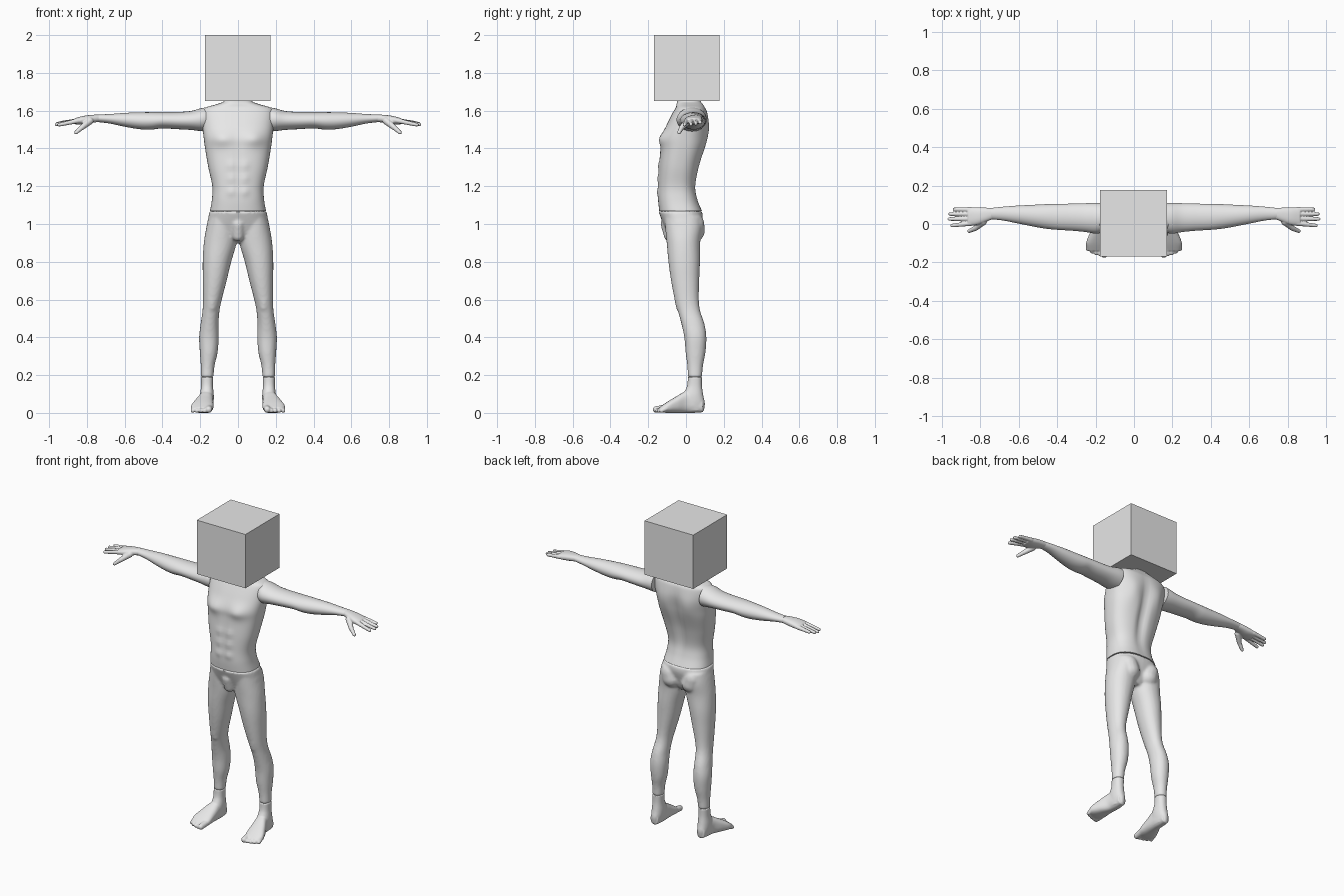
import bpy, bmesh
from math import pi, cos, sin, exp, copysign, radians
from mathutils import Vector

if "Cube" in bpy.data.objects:
    bpy.data.objects.remove(bpy.data.objects["Cube"])

grey = bpy.data.materials.new("light_grey")
grey.use_nodes = True
grey.diffuse_color = (0.8, 0.8, 0.8, 1)
grey.node_tree.nodes["Principled BSDF"].inputs["Base Color"].default_value = (0.8, 0.8, 0.8, 1)

AXES = {"x": lambda t, a, b: (t, a, b),
        "y": lambda t, a, b: (a, t, b),
        "z": lambda t, a, b: (a, b, t)}


def spline(rows, steps):
    """Smooth in-between rows through the given ones."""
    pts = [rows[0]] + rows + [rows[-1]]
    out = []
    for i in range(1, len(pts) - 2):
        for k in range(steps):
            u = k / steps
            out.append([0.5 * (2 * q + (r - p) * u + (2*p - 5*q + 4*r - s) * u*u
                               + (3*q - p - 3*r + s) * u**3)
                        for p, q, r, s in zip(*pts[i - 1:i + 3])])
    return out + [rows[-1]]


def loft(bm, rows, axis="z", power=0.9, steps=5, segs=40, flip=1):
    """Closed tube; each row is position, low/high of the two cross directions."""
    rings = []
    for t, a0, a1, b0, b1 in spline(rows, steps):
        ring = []
        for i in range(segs):
            c, s = cos(2 * pi * i / segs), sin(2 * pi * i / segs)
            c, s = copysign(abs(c) ** power, c), copysign(abs(s) ** power, s)
            co = Vector(AXES[axis](t, (a0 + a1 + (a1 - a0) * c) / 2,
                                   (b0 + b1 + (b1 - b0) * s) / 2))
            co.x *= flip
            ring.append(bm.verts.new(co))
        rings.append(ring)
    for lo, hi in zip(rings, rings[1:]):
        for i in range(segs):
            j = (i + 1) % segs
            bm.faces.new((lo[i], lo[j], hi[j], hi[i]))
    bm.faces.new(rings[0])
    bm.faces.new(rings[-1])


def capsule(bm, a, b, ra, rb):
    """Round-ended rod from a to b."""
    a, b = Vector(a), Vector(b)
    rot = (b - a).to_track_quat("Z", "Y")
    for v in bmesh.ops.create_uvsphere(bm, u_segments=16, v_segments=9, radius=1)["verts"]:
        v.co = b + rot @ v.co * rb if v.co.z > 0 else a + rot @ v.co * ra


def finish(name, bm, voxel=0, mirror=False, smooth=True):
    bmesh.ops.recalc_face_normals(bm, faces=bm.faces)
    mesh = bpy.data.meshes.new(name)
    bm.to_mesh(mesh)
    bm.free()
    mesh.materials.append(grey)
    ob = bpy.data.objects.new(name, mesh)
    bpy.context.collection.objects.link(ob)
    if smooth:
        bpy.ops.object.select_all(action="DESELECT")
        ob.select_set(True)
        bpy.context.view_layer.objects.active = ob
        bpy.ops.object.shade_smooth_by_angle(angle=radians(50))
    if voxel:
        fuse = ob.modifiers.new("fuse", "REMESH")
        fuse.mode = "VOXEL"
        fuse.voxel_size = voxel
        fuse.use_smooth_shade = True
        soft = ob.modifiers.new("soften", "SMOOTH")
        soft.factor, soft.iterations = 0.5, 4
    if mirror:
        ob.modifiers.new("other_side", "MIRROR")
    return ob


# Box head
bm = bmesh.new()
bmesh.ops.create_cube(bm, size=0.348)
bmesh.ops.translate(bm, verts=bm.verts, vec=(-0.002, 0.004, 1.826))
finish("box_head", bm, smooth=False)

# Torso with neck
bm = bmesh.new()
loft(bm, [(1.07, -.148, .148, -.142, .085),
          (1.13, -.138, .138, -.148, .062),
          (1.20, -.136, .136, -.147, .052),
          (1.30, -.157, .157, -.143, .07),
          (1.40, -.174, .174, -.135, .10),
          (1.46, -.182, .182, -.13, .112),
          (1.53, -.19, .19, -.10, .12),
          (1.59, -.19, .19, -.07, .113),
          (1.615, -.175, .175, -.055, .102),
          (1.635, -.11, .11, -.05, .09),
          (1.65, -.075, .075, -.047, .078),
          (1.68, -.068, .068, -.045, .072)], power=0.8, steps=6, segs=72)
# Muscle relief: side, |x|, z, width, height, amount
relief = [(-1, .085, 1.45, .05, .04, .016), (1, .09, 1.48, .045, .07, .010),
          (1, 0, 1.36, .028, .17, -.022), (-1, 0, 1.3, .01, .16, -.004)]
relief += [(-1, .036, z, .022, .022, .007) for z in (1.17, 1.24, 1.31)]
for v in bm.verts:
    side = 1 if v.co.y > 0 else -1
    fade = min(1, abs(v.co.y) / 0.03)
    for s, x, z, w, h, amount in relief:
        if s == side:
            v.co.y += s * fade * amount * exp(-((abs(v.co.x) - x) / w) ** 2
                                              - ((v.co.z - z) / h) ** 2)
finish("torso", bm)

# Hips and legs fused into one surface
bm = bmesh.new()
loft(bm, [(1.068, -.151, .151, -.146, .086),
          (1.03, -.158, .158, -.132, .088),
          (.98, -.163, .163, -.112, .075),
          (.93, -.12, .12, -.09, .06),
          (.90, -.05, .05, -.06, .04)], power=0.85)
for side in (1, -1):
    loft(bm, [(1.04, .015, .155, -.115, .08),
              (.98, .008, .168, -.11, .085),
              (.90, .008, .181, -.102, .075),
              (.80, .036, .187, -.093, .074),
              (.70, .06, .186, -.079, .07),
              (.60, .086, .185, -.06, .068),
              (.54, .098, .188, -.043, .075),
              (.47, .103, .198, -.024, .098),
              (.40, .102, .206, -.009, .108),
              (.32, .108, .202, -.002, .103),
              (.25, .124, .197, .007, .09),
              (.188, .13, .196, .01, .085)], power=0.95, flip=side)
    # Buttock and kneecap
    capsule(bm, (side * .068, .04, .965), (side * .078, .038, 1.0), .061, .06)
    capsule(bm, (side * .138, -.03, .56), (side * .138, -.036, .60), .023, .026)
capsule(bm, (0, -.085, .94), (0, -.10, 1.0), .033, .035)
finish("hips_and_legs", bm, voxel=0.008)

# Arms
bm = bmesh.new()
loft(bm, [(.17, -.045, .11, 1.49, 1.617),
          (.20, -.05, .11, 1.492, 1.612),
          (.25, -.042, .108, 1.498, 1.598),
          (.32, -.035, .106, 1.502, 1.593),
          (.40, -.03, .104, 1.506, 1.592),
          (.46, -.024, .103, 1.50, 1.592),
          (.52, -.014, .10, 1.502, 1.591),
          (.60, .002, .096, 1.515, 1.588),
          (.68, .018, .09, 1.532, 1.582),
          (.745, .025, .083, 1.54, 1.58)], axis="x", power=1)
finish("arms", bm, mirror=True)

# Hands: palm, four fingers, thumb
bm = bmesh.new()
loft(bm, [(.735, .026, .082, 1.541, 1.579),
          (.77, .012, .085, 1.536, 1.578),
          (.82, -.006, .087, 1.528, 1.572),
          (.865, -.008, .086, 1.528, 1.56)], axis="x", power=0.85)
for y0, y1, tip, z in ((.075, .076, .935, 1.537), (.052, .052, .957, 1.531),
                       (.027, .026, .961, 1.527), (.003, -.008, .948, 1.525)):
    capsule(bm, (.85, y0, 1.546), (tip, y1, z), .0135, .0095)
capsule(bm, (.785, .012, 1.545), (.825, -.022, 1.512), .02, .014)
capsule(bm, (.825, -.022, 1.512), (.858, -.037, 1.484), .014, .010)
finish("hands", bm, voxel=0.0035, mirror=True)

# Feet: ankle, sole, five toes
bm = bmesh.new()
loft(bm, [(.19, .131, .196, .01, .085),
          (.14, .132, .196, .005, .085),
          (.09, .128, .201, -.02, .092),
          (.05, .13, .20, -.03, .10),
          (.012, .138, .194, -.03, .095)])
loft(bm, [(.09, .14, .192, .004, .07),
          (.04, .131, .20, 0, .11),
          (0, .13, .207, 0, .115),
          (-.05, .13, .231, 0, .088),
          (-.10, .131, .249, 0, .058),
          (-.14, .142, .238, .004, .03)], axis="y", power=0.8)
for i in range(5):
    x, r = .152 + .021 * i, .012 if i else .018
    tip = -.158 + .0018 * i * i
    capsule(bm, (x, -.10, .026), (x + .003, tip, r), r + .002, r)
finish("feet", bm, voxel=0.004, mirror=True)
